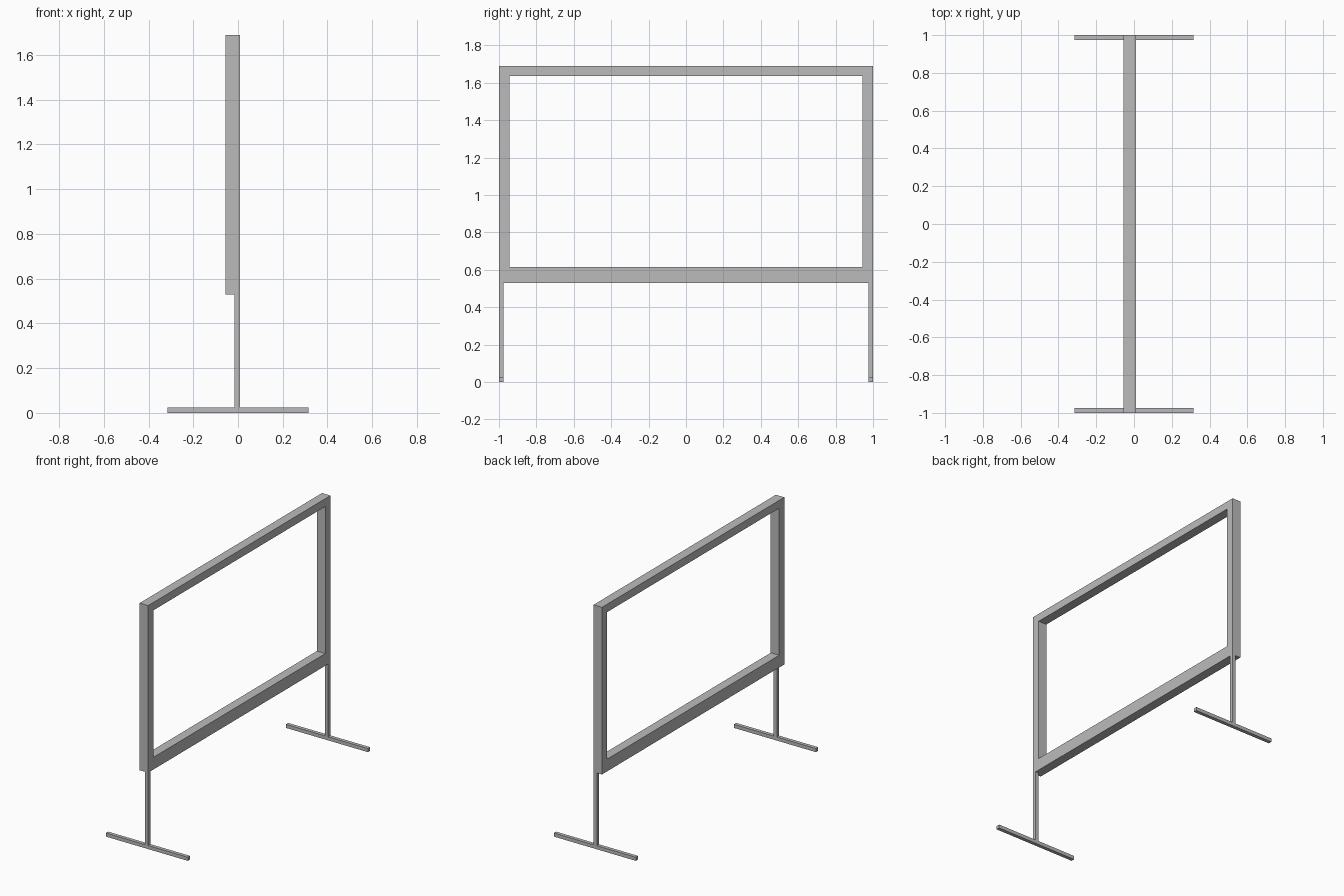
import bpy
import bmesh

cube = bpy.data.objects.get("Cube")
if cube:
    bpy.data.objects.remove(cube, do_unlink=True)

grey = bpy.data.materials.new("metal grey")
grey.use_nodes = True
colour = (0.5, 0.5, 0.5, 1)
grey.diffuse_color = colour
grey.node_tree.nodes["Principled BSDF"].inputs["Base Color"].default_value = colour

FRONT, BACK = 0.01, -0.055      # frame depth along x
FRAME_BOTTOM, FRAME_TOP = 0.53, 1.69
TUBE = 0.025


def finish(name, bm):
    bmesh.ops.recalc_face_normals(bm, faces=bm.faces)
    mesh = bpy.data.meshes.new(name)
    bm.to_mesh(mesh)
    bm.free()
    mesh.materials.append(grey)
    obj = bpy.data.objects.new(name, mesh)
    bpy.context.collection.objects.link(obj)
    return obj


def box(name, low, high):
    bm = bmesh.new()
    bmesh.ops.create_cube(bm, size=1)
    for v in bm.verts:
        v.co = [a + (b - a) * (c + 0.5) for a, b, c in zip(low, high, v.co)]
    return finish(name, bm)


# Rectangular frame: four rings of corners bridged into a closed loop
def window_frame():
    bm = bmesh.new()

    def ring(x, y, low, high):
        corners = [(-y, low), (y, low), (y, high), (-y, high)]
        return [bm.verts.new((x, cy, cz)) for cy, cz in corners]

    outer = (1.0, FRAME_BOTTOM, FRAME_TOP)
    inner = (0.943, 0.615, 1.635)
    rings = [ring(FRONT, *outer), ring(FRONT, *inner),
             ring(BACK, *inner), ring(BACK, *outer)]
    for i, a in enumerate(rings):
        b = rings[(i + 1) % 4]
        for j in range(4):
            k = (j + 1) % 4
            bm.faces.new((a[j], a[k], b[k], b[j]))
    return finish("screen_frame", bm)


window_frame()

# Post and floor bar at each end
for label, near, far in (("front", -1, -1 + TUBE), ("back", 1 - TUBE, 1)):
    box(label + "_post", (FRONT - TUBE, near, TUBE), (FRONT, far, FRAME_BOTTOM))
    box(label + "_foot", (-0.315, near, 0), (0.315, far, TUBE))
